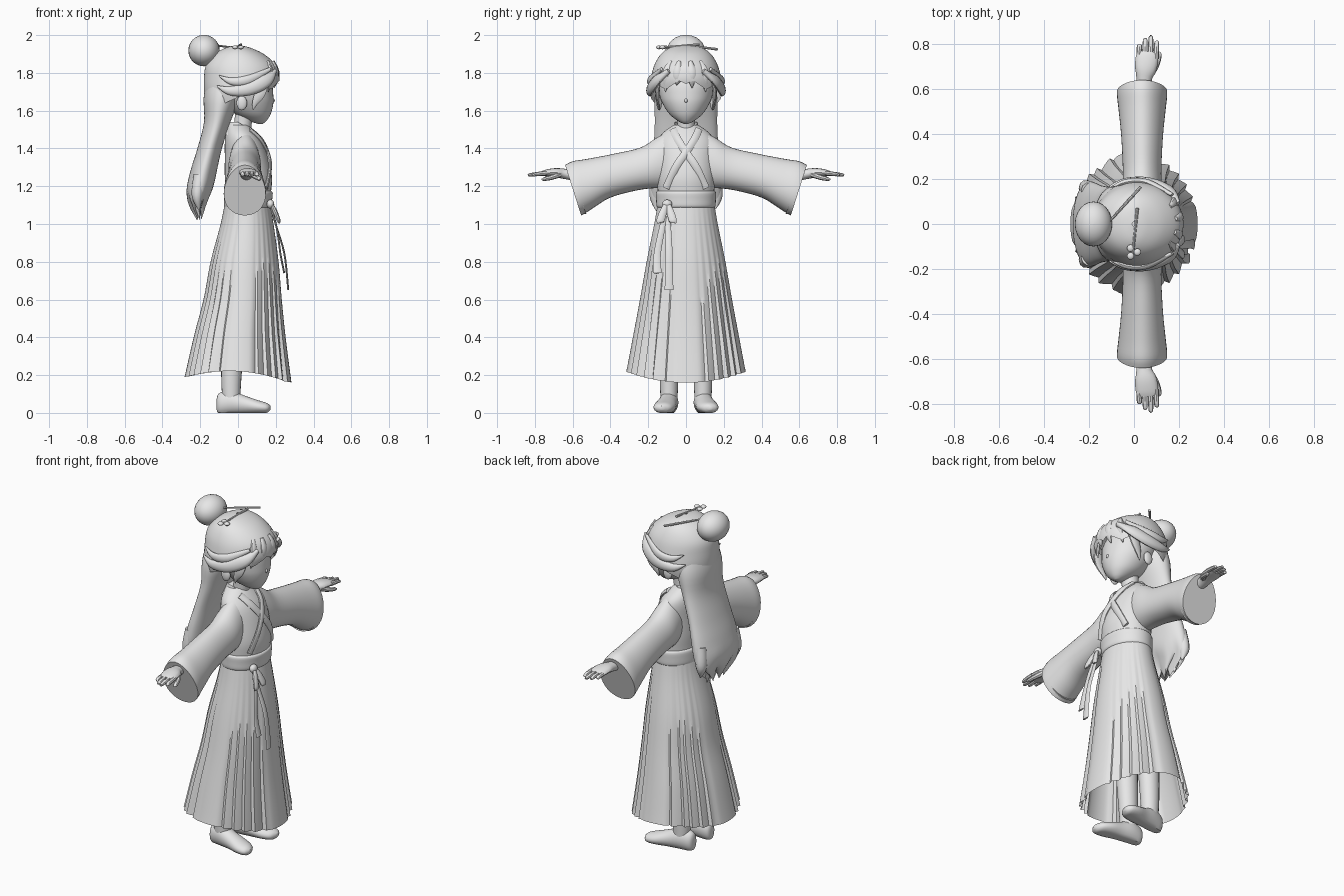
import bpy, bmesh, math
from math import sin, cos, pi
from mathutils import Vector

grey = bpy.data.materials.new("plain_grey")
grey.diffuse_color = (0.8, 0.8, 0.8, 1)


def spline(keys, u):
    """Smooth value through evenly spaced keys, u in key units."""
    n = len(keys) - 1
    u = min(max(u, 0), n)
    i = min(int(u), n - 1)
    t = u - i
    p = [keys[min(max(i + k, 0), n)] for k in (-1, 0, 1, 2)]
    return [b + 0.5 * t * (c - a + t * (2 * a - 5 * b + 4 * c - d + t * (3 * (b - c) + d - a)))
            for a, b, c, d in zip(*p)]


def surface(name, func, rows, segs, cap=True):
    """Closed-ring surface from func(t, angle)."""
    bm = bmesh.new()
    rings = [[bm.verts.new(func(r / rows, 2 * pi * s / segs)) for s in range(segs)]
             for r in range(rows + 1)]
    for a, b in zip(rings, rings[1:]):
        for s in range(segs):
            k = (s + 1) % segs
            bm.faces.new((a[s], a[k], b[k], b[s]))
    if cap:
        bm.faces.new(rings[0])
        bm.faces.new(rings[-1])
    bmesh.ops.recalc_face_normals(bm, faces=bm.faces)
    me = bpy.data.meshes.new(name)
    bm.to_mesh(me)
    bm.free()
    ob = bpy.data.objects.new(name, me)
    me.materials.append(grey)
    bpy.context.collection.objects.link(ob)
    return ob


def loft(name, keys, rows=24, segs=32, cap=True, mod=None, end=None):
    """Upright loft of ellipses (z, centre x, radius x, radius y)."""
    def f(t, a):
        z, c, rx, ry = spline(keys, t * (end(a) if end else len(keys) - 1))
        k, dz = mod(t, a) if mod else (1, 0)
        return c + k * rx * cos(a), k * ry * sin(a), z + dz
    return surface(name, f, rows, segs, cap)


def tube(name, keys, side, rows=12, segs=10):
    """Swept oval (x, y, z, radius along side, radius across)."""
    side = Vector(side)
    n = len(keys) - 1

    def f(t, a):
        u = t * n
        k = spline(keys, u)
        T = (Vector(spline(keys, u + .05)[:3]) - Vector(spline(keys, u - .05)[:3])).normalized()
        A = (side - T * side.dot(T)).normalized()
        return Vector(k[:3]) + A * k[3] * cos(a) + T.cross(A) * k[4] * sin(a)
    return surface(name, f, rows, segs)


def ball(name, c, r):
    return surface(name, lambda t, a: (c[0] + r[0] * sin(pi * (.01 + .98 * t)) * cos(a),
                                       c[1] + r[1] * sin(pi * (.01 + .98 * t)) * sin(a),
                                       c[2] + r[2] * cos(pi * (.01 + .98 * t))), 16, 24)


# Pleated skirt: smooth panels front, back and sides, folds on the diagonals
def pleat(t, a):
    mask = max(0, min(1, (abs(sin(2 * a)) - .45) * 4))
    saw = (a / (2 * pi) * 32) % 1
    return 1 - .085 * t * mask * saw, t ** 3 * (.045 * sin(a) ** 2 - .015 * cos(a))


loft("skirt", [(1.12, .05, .118, .148), (1.0, .048, .14, .168), (.8, .035, .18, .208),
               (.6, .025, .207, .242), (.4, .01, .243, .277), (.175, 0, .283, .316)],
     24, 128, False, pleat)

# Torso, sash and neck
TORSO = [(1.08, .05, .115, .145), (1.17, .055, .12, .15), (1.25, .055, .125, .155),
         (1.35, .045, .115, .152), (1.43, .03, .10, .15), (1.48, .015, .08, .125),
         (1.525, 0, .055, .065)]
loft("torso", TORSO)
loft("sash", [(1.085, .05, .118, .148), (1.095, .052, .126, .156), (1.13, .053, .128, .158),
              (1.165, .055, .129, .159), (1.175, .055, .12, .15)], 12, 48)
loft("neck", [(1.44, .015, .05, .05), (1.52, .025, .046, .046), (1.6, .035, .05, .05)], 8, 24)


def chest(y, z):
    row = min((spline(TORSO, u / 20) for u in range(121)), key=lambda k: abs(k[0] - z))
    return row[1] + row[2] * math.sqrt(max(0, 1 - (y / row[3]) ** 2))


# Crossed collar, with a standing band round the back of the neck
for s, lift in ((1, .006), (-1, .002)):
    pts = [(.068, 1.50), (.045, 1.45), (0, 1.38), (-.055, 1.30), (-.105, 1.19)]
    tube("collar_lapel", [(chest(y, z) + lift, s * y, z, .010, .021) for y, z in pts],
         (1, 0, 0), 20)
loft("collar_band", [(1.47, 0, .085, .09), (1.51, 0, .066, .07), (1.54, 0, .058, .06)],
     8, 32, False, lambda t, a: (1, -.035 * max(0, cos(a))))

# Sleeves: top y, z; bottom y, z; half width
SLEEVE = [(.06, 1.505, .08, 1.19, .075), (.15, 1.46, .16, 1.19, .085),
          (.24, 1.405, .26, 1.178, .085), (.38, 1.372, .40, 1.14, .092),
          (.52, 1.345, .49, 1.085, .103), (.60, 1.332, .54, 1.053, .110),
          (.64, 1.312, .555, 1.045, .110)]


def sleeve_ring(k, a, s, size=1, shift=0):
    y0, z0, y1, z1, w = k
    c = cos(a) * size
    return (.036 + w * size * sin(a) * (1 - .15 * cos(a)),
            s * ((y0 + y1) / 2 + (y0 - y1) / 2 * c - shift), (z0 + z1) / 2 + (z0 - z1) / 2 * c)


HAIR = [(1.946, 0, .008, .01), (1.935, 0, .06, .08), (1.90, .006, .13, .132),
        (1.84, .016, .186, .168), (1.77, .02, .20, .186), (1.70, .01, .19, .192),
        (1.62, 0, .172, .172)]
for s in (1, -1):
    surface("sleeve", lambda t, a: sleeve_ring(spline(SLEEVE, t * 6), a, s), 24, 32, False)
    surface("cuff_lining", lambda t, a: sleeve_ring(
        SLEEVE[-1], a, s, 1 - .06 * min(1, t * 2), max(0, t - .5) * .06), 2, 32)
    # Arm, palm, fingers and thumb
    tube("hand", [(.045, s * .54, 1.25, .032, .030), (.045, s * .64, 1.265, .034, .027),
                  (.052, s * .69, 1.272, .048, .024), (.058, s * .74, 1.27, .05, .018),
                  (.06, s * .765, 1.267, .044, .012)], (1, 0, 0), 14, 16)
    for x, tip in ((.022, .80), (.047, .825), (.072, .836), (.098, .815)):
        tube("finger", [(x, s * .735, 1.27, .012, .012), (x + .002, s * .785, 1.265, .012, .011),
                        (x + .003, s * (tip - .006), 1.26, .010, .008),
                        (x + .003, s * tip, 1.26, .003, .003)], (1, 0, 0), 9, 8)
    tube("thumb", [(.075, s * .67, 1.262, .018, .016), (.10, s * .71, 1.247, .014, .013),
                   (.112, s * .75, 1.238, .011, .010), (.114, s * .765, 1.235, .003, .003)],
         (1, 0, 0), 9, 8)
    # Leg and shoe
    tube("leg", [(-.035, s * .09, .05, .046, .044), (-.035, s * .09, .2, .054, .05),
                 (-.02, s * .09, .5, .065, .06)], (1, 0, 0), 8, 20)
    SHOE = [(-.113, .085, .012, .02, .07), (-.10, .085, .036, 0, .098), (-.04, .09, .05, 0, .112),
            (.03, .10, .052, 0, .088), (.10, .113, .058, 0, .065), (.152, .123, .044, .003, .05),
            (.172, .128, .010, .018, .036)]

    def shoe(t, a):
        x, cy, w, z0, z1 = spline(SHOE, t * 6)
        return x, s * (cy + w * cos(a)), max(0, (z0 + z1) / 2 + (z1 - z0) * .56 * sin(a))
    surface("shoe", shoe, 20, 24)
    # Ear, cheek lock and swept side strands
    ball("ear", (.02, s * .142, 1.64), (.028, .014, .038))
    tube("cheek_lock", [(.13, s * .145, 1.75, .012, .035), (.115, s * .152, 1.69, .012, .03),
                        (.09, s * .147, 1.64, .008, .016), (.08, s * .14, 1.605, .002, .002)],
         (0, 1, 0))
    tube("side_strand", [(.195, s * .09, 1.81, .015, .01), (.15, s * .155, 1.76, .018, .034),
                         (.06, s * .188, 1.715, .02, .034), (-.04, s * .188, 1.705, .016, .024),
                         (-.11, s * .165, 1.73, .004, .004)], (0, 1, 0), 20, 12)
    tube("upper_strand", [(.17, s * .13, 1.82, .008, .01), (.06, s * .185, 1.765, .014, .024),
                          (-.03, s * .188, 1.755, .013, .02), (-.10, s * .165, 1.785, .003, .003)],
         (0, 1, 0), 16, 12)

# Head and nose
loft("head", [(1.53, .118, .012, .012), (1.545, .105, .045, .042), (1.58, .08, .092, .086),
              (1.63, .06, .126, .12), (1.68, .045, .142, .14), (1.76, .02, .155, .152),
              (1.86, 0, .12, .12)], 24, 40)
ball("nose", (.183, 0, 1.653), (.012, .009, .012))


# Hair cap with a jagged fringe at the front
def hem(a):
    a = abs((a + pi) % (2 * pi) - pi)
    if a < .95:
        return 4.15 + .55 * abs((a / .38 + .5) % 2 - 1) + .4 * a * a
    return min(6, 4.75 + (a - .95) * .9)


loft("hair_cap", HAIR, 24, 96, False, None, hem)
for y, z, w in ((-.10, 1.70, .028), (-.045, 1.735, .026), (.03, 1.72, .026), (.095, 1.70, .028)):
    x = .205 - 3.2 * y * y
    tube("fringe_lock", [(x - .02, y * .8, 1.86, .012, .01), (x, y * .95, 1.81, .016, w),
                         (x + .002, y, 1.765, .012, w * .8), (x - .012, y * 1.1, z, .002, .002)],
         (1, 0, 0))


# Long back hair, ending in pointed locks
def tips(t, a):
    return 1, max(0, t - .6) * .14 * abs((a / (2 * pi) * 14) % 2 - 1)


loft("back_hair", [(1.82, -.07, .08, .12), (1.68, -.085, .096, .165), (1.54, -.11, .07, .165),
                   (1.40, -.15, .065, .172), (1.28, -.182, .07, .185), (1.18, -.202, .07, .188),
                   (1.10, -.212, .048, .16), (1.02, -.205, .012, .06)], 32, 56, True, tips)
for y, z in ((-.15, 1.07), (-.09, 1.03), (.09, 1.03), (.15, 1.08)):
    tube("hair_tip", [(-.20, y, 1.26, .035, .035), (-.215, y * 1.07, 1.15, .03, .035),
                      (-.205, y * 1.05, z, .002, .002)], (1, 0, 0))

# Bun, hair pins and blossom
ball("bun", (-.18, 0, 1.918), (.083, .10, .083))
for a, b in (((.03, .165, 1.925), (-.11, .01, 1.945)), ((.015, .07, 1.95), (-.005, -.13, 1.935))):
    tube("hair_pin", [a + (.007, .007), b + (.005, .005)], (0, 0, 1), 4, 8)
for k in range(3):
    a = 2 * pi * k / 3
    ball("blossom_petal", (-.005 + .02 * cos(a), -.125 + .02 * sin(a), 1.935), (.016, .016, .010))

# Sash knot, bow loops and hanging ribbons
ball("sash_knot", (.172, -.10, 1.105), (.02, .026, .024))
for y in (-.135, -.07):
    tube("bow_loop", [(.175, -.10, 1.11, .008, .012), (.195, (y - .1) / 2, 1.07, .012, .02),
                      (.215, y, 1.02, .010, .022), (.218, y, 1.005, .004, .016)], (1, 0, 0))
for y, z, x in ((-.152, .74, .245), (-.09, .65, .266)):
    tube("ribbon", [(.17, -.10, 1.10, .005, .012), (.205, (y - .1) / 2, .98, .005, .016),
                    (x - .02, y, .84, .005, .019), (x, y, z, .005, .023)], (1, 0, 0), 14, 8)

# Smooth shading with sharp pleats and edges
for ob in bpy.context.collection.objects:
    ob.select_set(True)
    bpy.context.view_layer.objects.active = ob
bpy.ops.object.shade_smooth_by_angle(angle=math.radians(40))
